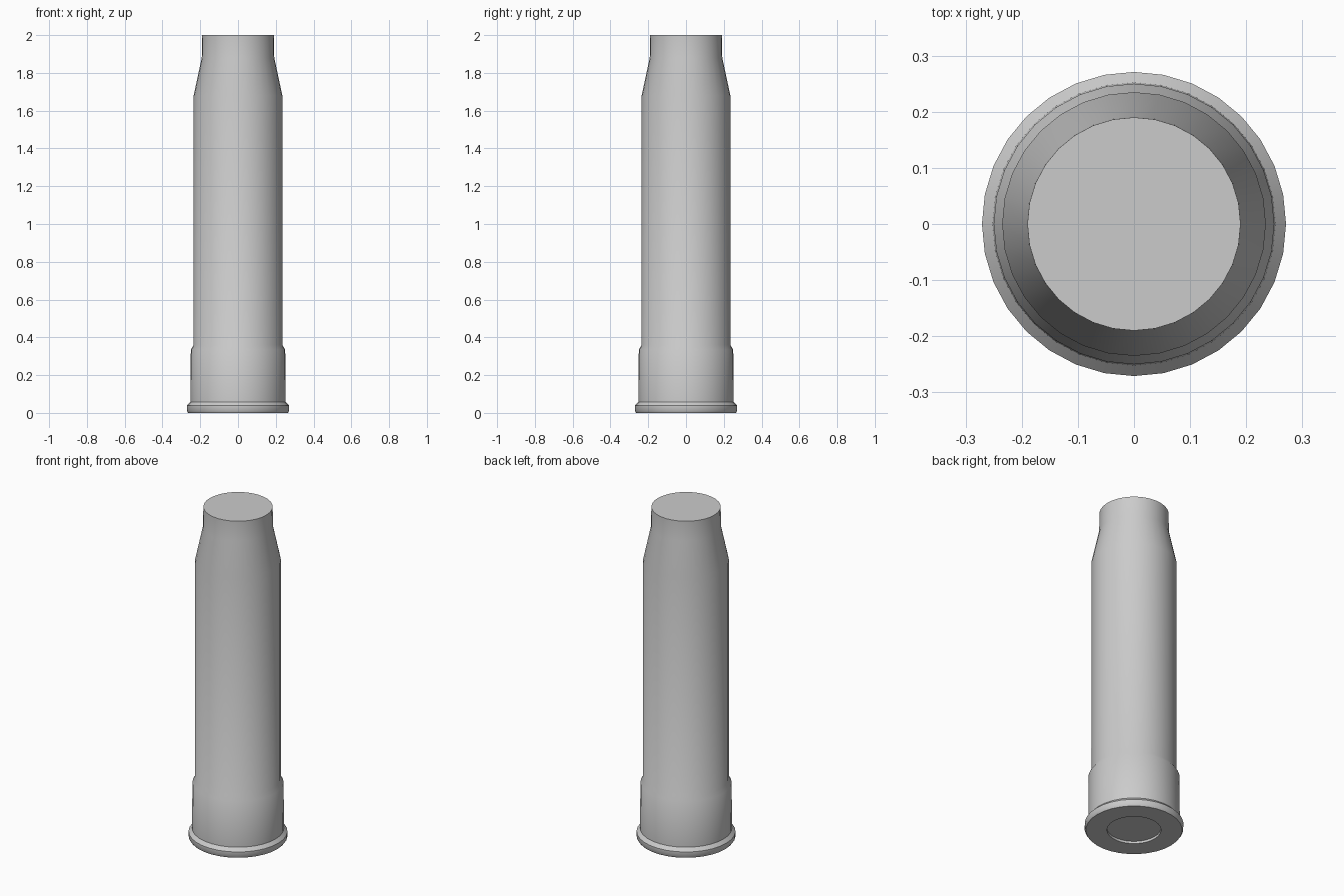
import bpy, bmesh, math

cube = bpy.data.objects.get("Cube")
if cube:
    bpy.data.objects.remove(cube, do_unlink=True)

SIDES = 32

grey = bpy.data.materials.new("plain grey")
grey.use_nodes = True
colour = (0.6, 0.6, 0.6, 1.0)
grey.diffuse_color = colour
grey.node_tree.nodes["Principled BSDF"].inputs["Base Color"].default_value = colour


def lathe(name, profile):
    """Turn (radius, height) points into a closed solid with flat end caps."""
    bm = bmesh.new()
    rings = []
    for r, z in profile:
        angles = [2 * math.pi * i / SIDES for i in range(SIDES)]
        rings.append([bm.verts.new((r * math.cos(a), r * math.sin(a), z)) for a in angles])
    for low, high in zip(rings, rings[1:]):
        for i in range(SIDES):
            j = (i + 1) % SIDES
            bm.faces.new((low[i], low[j], high[j], high[i]))
    bm.faces.new(rings[0][::-1])
    bm.faces.new(rings[-1])
    bmesh.ops.recalc_face_normals(bm, faces=bm.faces)
    mesh = bpy.data.meshes.new(name)
    bm.to_mesh(mesh)
    bm.free()
    obj = bpy.data.objects.new(name, mesh)
    bpy.context.collection.objects.link(obj)
    mesh.materials.append(grey)
    bpy.ops.object.select_all(action="DESELECT")
    obj.select_set(True)
    bpy.context.view_layer.objects.active = obj
    bpy.ops.object.shade_smooth_by_angle(angle=math.radians(35))
    return obj


# One turned shell, listed from the base recess up to the mouth
lathe("cartridge_case", [
    (0.148, 0.014), (0.148, 0.0),                  # primer recess
    (0.264, 0.0), (0.271, 0.01), (0.271, 0.038),   # base rim
    (0.252, 0.058), (0.25, 0.335),                 # thick lower sleeve
    (0.235, 0.36), (0.235, 1.68),                  # long body
    (0.192, 1.88), (0.19, 2.0),                    # shoulder and neck
])
